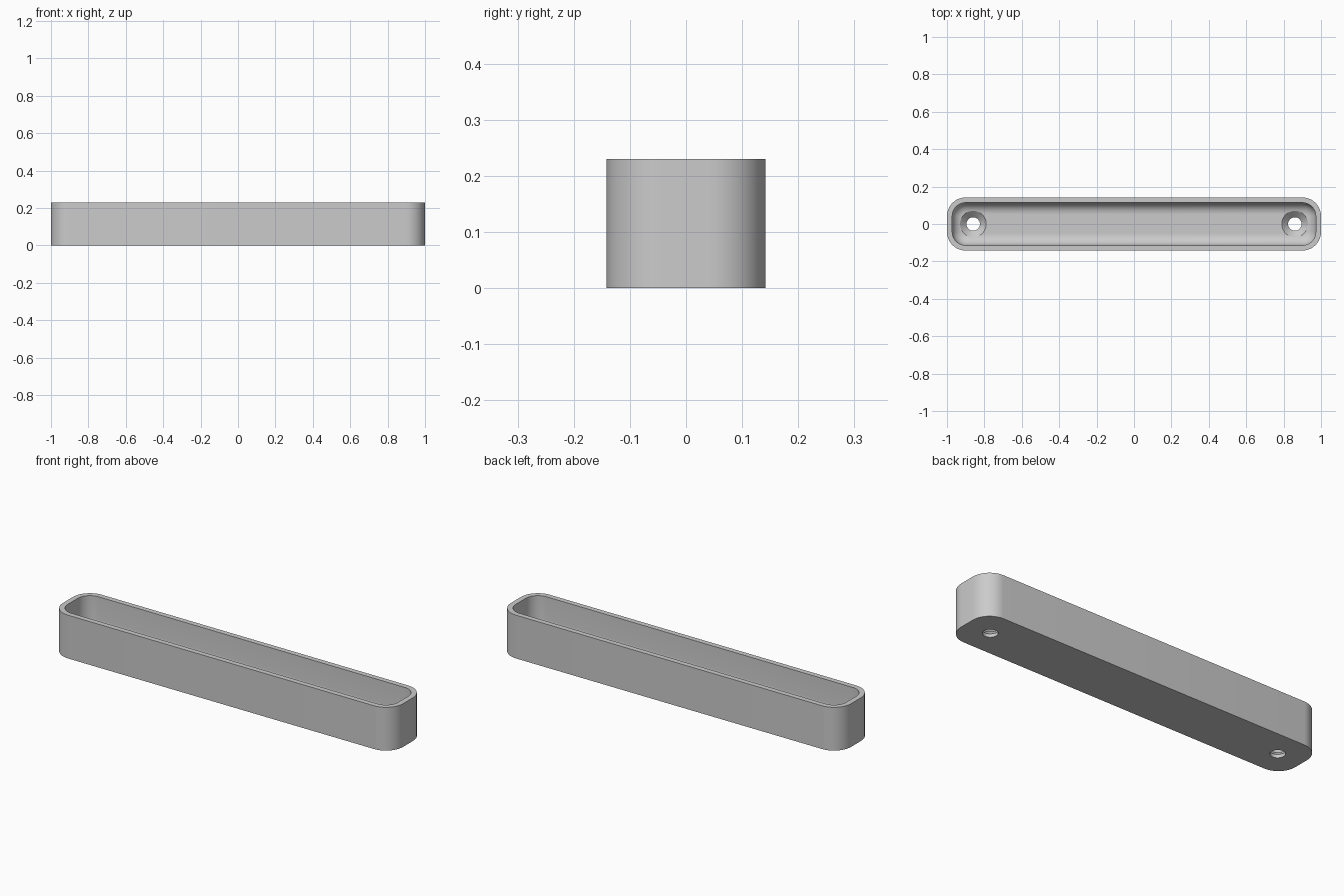
import bpy, bmesh, math

if "Cube" in bpy.data.objects:
    bpy.data.objects.remove(bpy.data.objects["Cube"])

HX, HY, H = 1.0, 0.142, 0.23     # half length, half width, height
R, WALL, FLOOR, FILLET = 0.1, 0.028, 0.05, 0.06
HOLE_X, HOLE_R, SINK_R = 0.86, 0.036, 0.07

grey = bpy.data.materials.new("plain grey")
grey.diffuse_color = (0.6, 0.6, 0.6, 1)
grey.use_nodes = True
grey.node_tree.nodes["Principled BSDF"].inputs["Base Color"].default_value = grey.diffuse_color


def make_object(name, bm):
    bmesh.ops.recalc_face_normals(bm, faces=bm.faces)
    me = bpy.data.meshes.new(name)
    bm.to_mesh(me)
    bm.free()
    me.materials.append(grey)
    ob = bpy.data.objects.new(name, me)
    bpy.context.collection.objects.link(ob)
    return ob


def loft(name, loops):
    """Bridge equal-length loops and cap both ends."""
    bm = bmesh.new()
    rings = [[bm.verts.new(p) for p in loop] for loop in loops]
    n = len(rings[0])
    for a, b in zip(rings, rings[1:]):
        for i in range(n):
            j = (i + 1) % n
            bm.faces.new((a[i], a[j], b[j], b[i]))
    bm.faces.new(rings[0])
    bm.faces.new(rings[-1])
    return make_object(name, bm)


def rounded_rect(inset, z, seg=12):
    r = R - inset
    pts = []
    for k, (sx, sy) in enumerate([(1, 1), (-1, 1), (-1, -1), (1, -1)]):
        for i in range(seg + 1):
            a = (k + i / seg) * math.pi / 2
            pts.append((sx * (HX - R) + r * math.cos(a),
                        sy * (HY - R) + r * math.sin(a), z))
    return pts


def circle(x, r, z, n=48):
    return [(x + r * math.cos(2 * math.pi * i / n),
             r * math.sin(2 * math.pi * i / n), z) for i in range(n)]


# Tray: outer wall, rim, inner wall, filleted floor
loops = [rounded_rect(0, 0), rounded_rect(0, H), rounded_rect(WALL, H)]
for i in range(11):
    a = i / 10 * math.pi / 2
    loops.append(rounded_rect(WALL + FILLET * (1 - math.cos(a)),
                              FLOOR + FILLET * (1 - math.sin(a))))
tray = loft("tray", loops)

# Countersunk screw holes
for side, x in (("left", -HOLE_X), ("right", HOLE_X)):
    cutter = loft(side + "_hole_cutter", [
        circle(x, HOLE_R, -0.05), circle(x, HOLE_R, 0.018),
        circle(x, SINK_R, FLOOR), circle(x, SINK_R, H + 0.05)])
    cutter.hide_render = True
    cutter.hide_viewport = True
    mod = tray.modifiers.new(side + "_hole", 'BOOLEAN')
    mod.object = cutter
    mod.solver = 'EXACT'

# Apply the cuts, then smooth
bpy.context.view_layer.objects.active = tray
tray.select_set(True)
for mod in list(tray.modifiers):
    bpy.ops.object.modifier_apply(modifier=mod.name)
bpy.ops.object.shade_smooth_by_angle(angle=math.radians(30))
for ob in list(bpy.data.objects):
    if ob.name.endswith("_cutter"):
        bpy.data.objects.remove(ob)
